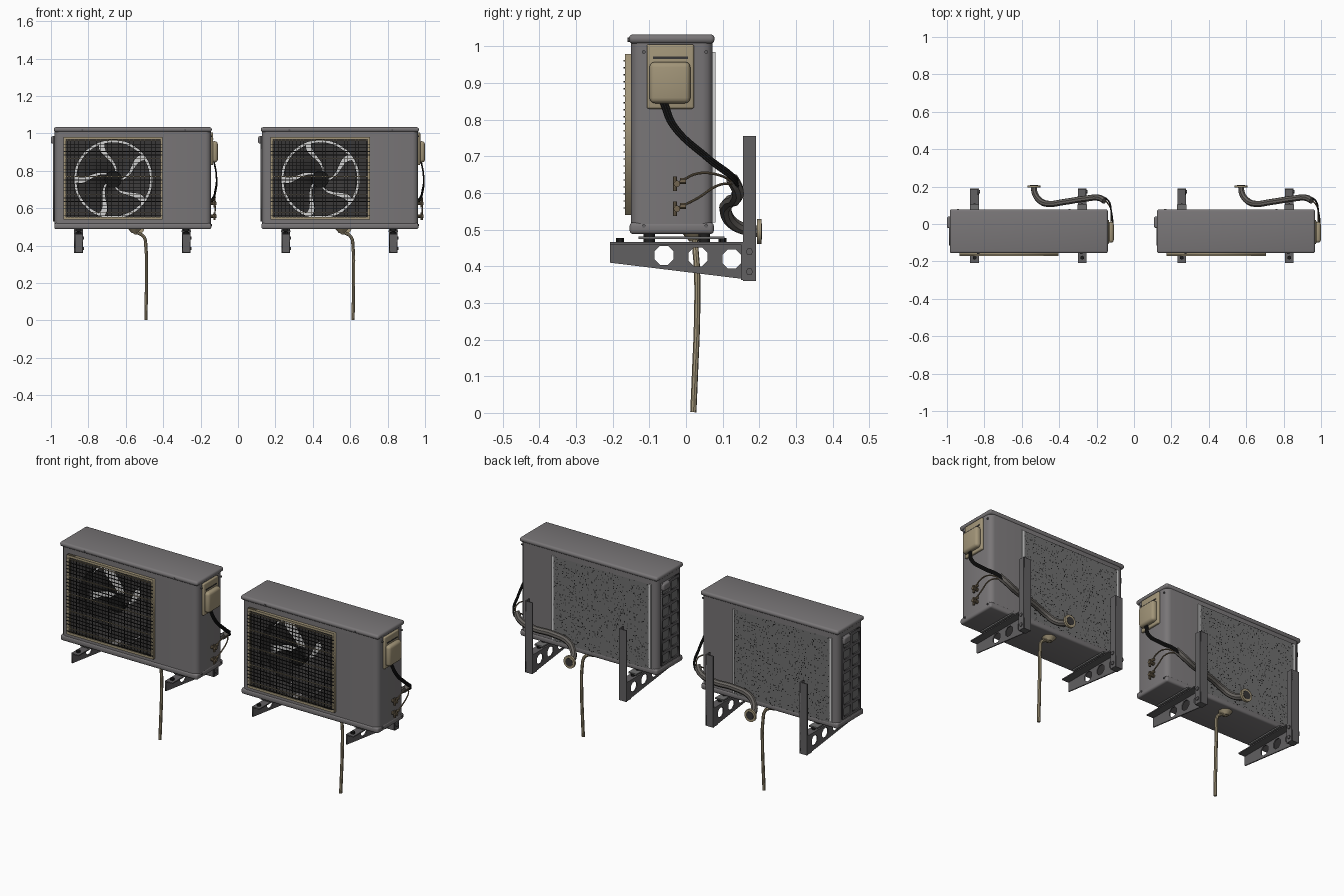
import bpy, bmesh, math, random
from math import sin, cos, pi, radians
from mathutils import Vector

random.seed(4)
if "Cube" in bpy.data.objects:
    bpy.data.objects.remove(bpy.data.objects["Cube"])


def material(name, *rgb):
    m = bpy.data.materials.new(name)
    m.use_nodes = True
    m.diffuse_color = (*rgb, 1)
    m.node_tree.nodes["Principled BSDF"].inputs["Base Color"].default_value = (*rgb, 1)
    return m


GREY = material("casing grey", .19, .18, .185)
STEEL = material("bracket steel", .12, .115, .12)
BEIGE = material("aged beige", .36, .30, .19)
BLACK = material("black rubber", .012, .012, .012)
DARK = material("dark interior", .04, .038, .038)
FIN = material("coil grey", .16, .16, .16)
LIGHT = material("bright aluminium", .65, .65, .65)
FOAM = material("pipe insulation", .13, .12, .11)
BRASS = material("dull brass", .17, .13, .08)

CX = -.5625          # centre of the first unit
OFFSET = 1.1075      # distance to the second unit
parts = []
FRONT = (pi / 2, 0, 0)          # flat profile drawn in x, z
SIDE = (pi / 2, 0, pi / 2)      # flat profile drawn in y, z


def finish(ob, mat=None, smooth=True):
    """Apply modifiers, colour, shade and register a part."""
    if mat:
        ob.data.materials.clear()
        ob.data.materials.append(mat)
    bpy.ops.object.select_all(action='DESELECT')
    ob.select_set(True)
    bpy.context.view_layer.objects.active = ob
    bpy.ops.object.convert(target='MESH')
    if smooth:
        bpy.ops.object.shade_smooth_by_angle(angle=radians(35))
    parts.append(ob)
    return ob


def from_bmesh(name, bm):
    me = bpy.data.meshes.new(name)
    bm.to_mesh(me)
    bm.free()
    ob = bpy.data.objects.new(name, me)
    bpy.context.collection.objects.link(ob)
    return ob


def raw_box(name, x, y, z, bevel=0, edges=None):
    """Box from (min, max) ranges; edges picks which edges are rounded."""
    bm = bmesh.new()
    bmesh.ops.create_cube(bm, size=1)
    for v in bm.verts:
        v.co = [r[0] + (c + .5) * (r[1] - r[0]) for c, r in zip(v.co, (x, y, z))]
    if bevel:
        chosen = [e for e in bm.edges if edges is None or edges(e)]
        bmesh.ops.bevel(bm, geom=chosen, offset=bevel, segments=3, profile=.5, affect='EDGES')
    return from_bmesh(name, bm)


def box(name, mat, *args, **kw):
    return finish(raw_box(name, *args, **kw), mat)


def rod(name, mat, centre, radius, depth, axis='Z', sides=16, top=None):
    bm = bmesh.new()
    bmesh.ops.create_cone(bm, cap_ends=True, segments=sides, radius1=radius,
                          radius2=radius if top is None else top, depth=depth)
    ob = from_bmesh(name, bm)
    ob.location = centre
    ob.rotation_euler = {'X': (0, pi / 2, 0), 'Y': FRONT, 'Z': (0, 0, 0)}[axis]
    return finish(ob, mat)


def tube(name, mat, points, radius):
    cu = bpy.data.curves.new(name, 'CURVE')
    cu.dimensions = '3D'
    cu.bevel_depth, cu.bevel_resolution, cu.resolution_u, cu.use_fill_caps = radius, 2, 6, True
    sp = cu.splines.new('BEZIER')
    sp.bezier_points.add(len(points) - 1)
    for bp, p in zip(sp.bezier_points, points):
        bp.co = p
        bp.handle_left_type = bp.handle_right_type = 'AUTO'
    ob = bpy.data.objects.new(name, cu)
    bpy.context.collection.objects.link(ob)
    return finish(ob, mat)


def plate(name, mat, loops, thick, location, rotation):
    """Flat sheet: first loop is the outline, the others are holes."""
    cu = bpy.data.curves.new(name, 'CURVE')
    cu.dimensions, cu.fill_mode, cu.extrude = '2D', 'BOTH', thick / 2
    for loop in loops:
        sp = cu.splines.new('POLY')
        sp.points.add(len(loop) - 1)
        for p, (a, b) in zip(sp.points, loop):
            p.co = (a, b, 0, 1)
        sp.use_cyclic_u = True
    ob = bpy.data.objects.new(name, cu)
    bpy.context.collection.objects.link(ob)
    ob.location, ob.rotation_euler = location, rotation
    return finish(ob, mat, False)


def rect(x, z):
    return [(x[0], z[0]), (x[1], z[0]), (x[1], z[1]), (x[0], z[1])]


def ring(x, z, r, n):
    return [(x + r * cos(2 * pi * (i + .5) / n), z + r * sin(2 * pi * (i + .5) / n)) for i in range(n)]


def upright(e):
    return abs(e.verts[0].co.z - e.verts[1].co.z) > .01


# Casing with a pocket for the fan, lid and base tray
W = .4175
GX, GZ = (-.37, .16), (.54, .98)
FX, FZ = -.105, .755
casing = raw_box("casing", (-W, W), (-.15, .073), (.5, 1.015), .028, upright)
cutter = raw_box("pocket", (GX[0] + .005, GX[1] - .005), (-.3, .06), (GZ[0] + .005, GZ[1] - .005))
cut = casing.modifiers.new("cut", 'BOOLEAN')
cut.operation, cut.object, cut.solver = 'DIFFERENCE', cutter, 'EXACT'
finish(casing, GREY)
bpy.data.objects.remove(cutter)
box("lid", GREY, (-W - .005, W + .005), (-.156, .078), (1.008, 1.033), .011)
box("base_tray", GREY, (-W - .002, W + .002), (-.154, .076), (.488, .52), .01)
for x in (-.27, .28):
    rod("lid_screw", STEEL, (x, -.157, 1.018), .006, .006, 'Y', 8)

# Fan shroud, drum, light coil behind it and the fan
plate("fan_shroud", DARK, [rect(GX, GZ), ring(FX, FZ, .21, 48)], .004, (0, -.138, 0), FRONT)
bm = bmesh.new()
bmesh.ops.create_cone(bm, segments=48, radius1=.211, radius2=.211, depth=.09)
drum = from_bmesh("fan_drum", bm)
drum.location, drum.rotation_euler = (FX, -.093, FZ), FRONT
finish(drum, DARK)
box("inner_coil", LIGHT, (GX[0] + .01, GX[1] - .01), (.045, .05), (GZ[0] + .01, GZ[1] - .01))
rod("fan_hub", BLACK, (FX, -.09, FZ), .045, .05, 'Y', 24)
bm = bmesh.new()
NR, NT = 8, 6
for k in range(5):
    grid = []
    for i in range(NR + 1):
        t = i / NR
        r = .04 + .158 * t
        start = 2 * pi * k / 5 + .75 * sin(t * pi * .6)
        grid.append([bm.verts.new((FX + r * cos(start + j / NT * 1.09), -.11 + .04 * j / NT,
                                   FZ + r * sin(start + j / NT * 1.09))) for j in range(NT + 1)])
    for i in range(NR):
        for j in range(NT):
            bm.faces.new((grid[i][j], grid[i + 1][j], grid[i + 1][j + 1], grid[i][j + 1]))
finish(from_bmesh("fan_blades", bm), DARK)

# Front grille: beige frame and wire mesh
inner = rect((GX[0] + .013, GX[1] - .013), (GZ[0] + .013, GZ[1] - .013))
plate("grille_frame", BEIGE, [rect(GX, GZ), inner], .018, (0, -.158, 0), FRONT)
for i in range(1, 23):
    z = GZ[0] + i * .44 / 23
    box("grille_wire", BEIGE if i % 5 == 2 else BLACK, GX, (-.171, -.167), (z - .0018, z + .0018))
for i in range(1, 27):
    x = GX[0] + i * .53 / 27
    box("grille_upright", BLACK, (x - .001, x + .001), (-.167, -.164), GZ)

# Rear coil speckled with small openings, bright edge strips
bm = bmesh.new()
bmesh.ops.create_grid(bm, x_segments=120, y_segments=95, size=.5)
for f in bm.faces:
    f.material_index = int(random.random() < .07)
coil = from_bmesh("rear_coil", bm)
coil.scale, coil.location, coil.rotation_euler = (.585, .47, 1), (-.08, .0785, .75), (pi / 2, 0, pi)
coil.data.materials.append(FIN)
coil.data.materials.append(BLACK)
finish(coil, smooth=False)
for x in (.217, -.378):
    box("coil_edge_strip", LIGHT, (x - .006, x + .006), (.07, .08), (.52, .985))

# Side vent lattice over the coil, with a small grip above
box("side_coil", FIN, (-W - .002, -W + .01), (-.115, .04), (.53, .985))
slots = [rect(y, (.543 + i * .063, .543 + i * .063 + .046))
         for i in range(7) for y in ((-.105, -.045), (-.03, .03))]
plate("side_vent", STEEL, [rect((-.115, .04), (.53, .985))] + slots, .008, (-W - .004, 0, 0), SIDE)
box("side_grip", GREY, (-.4375, -.41), (-.022, .04), (.945, .985), .009)

# Wiring cover
box("cover_plate", BEIGE, (W - .005, W + .012), (-.107, .022), (.83, 1.006), .006)
box("cover_bulge", BEIGE, (W, .4545), (-.1, .012), (.845, .958), .015)
box("cover_slot", DARK, (W + .01, W + .014), (-.09, .005), (.966, .972))
for y in (-.115, .055):
    for z in (.51, .985):
        rod("side_screw", STEEL, (W + .003, y, z), .005, .006, 'X', 8)

# Cables, valves and refrigerant lines
for d in (-.007, 0, .007):
    tube("cable", BLACK, [(.435, -.06 + d, .845), (.446, -.035 + d, .785), (.442, .06, .695 + d),
                          (.415, .135, .635 + d), (.36, .14, .61 + d)], .0045)
for z in (.625, .557):
    rod("valve_body", BRASS, (.428, -.025, z), .009, .04, 'X', 10)
    rod("valve_stem", BRASS, (.437, -.03, z), .006, .04, 'Z', 8)
    rod("valve_nut", BRASS, (.437, -.008, z + .008), .008, .016, 'Y', 6)
    tube("refrigerant_line", BRASS, [(.437, -.02, z + .003), (.44, .03, z + .028), (.435, .09, .635 + (z - .59) * .4),
                                     (.4, .135, .625)], .0035)
tube("insulated_pipe", FOAM, [(.405, .125, .64), (.375, .14, .612), (.3, .135, .585), (.19, .118, .575),
                              (.1, .108, .55), (.06, .125, .52), (.032, .165, .5), (.0275, .2, .495)], .017)
rod("wall_flange", BEIGE, (.0275, .2, .495), .034, .012, 'Y', 24)
rod("flange_bore", DARK, (.0275, .206, .495), .022, .003, 'Y', 24)

# Drain hose
rod("drain_funnel", BEIGE, (.01, .025, .478), .016, .02, 'Z', 16, .034)
tube("drain_hose", BEIGE, [(.005, .025, .47), (.035, .025, .464), (.06, .026, .445), (.07, .03, .39),
                           (.073, .03, .25), (.072, .025, .12), (.07, .02, .002)], .0085)

# Wall brackets
arm = [(-.208, .465), (-.208, .41), (.16, .365), (.16, .465)]
holes = [ring(y, z, .028, 8) for y, z in ((-.06, .43), (.033, .426), (.125, .42))]
for x in (-.29, .285):
    plate("bracket_web", STEEL, [arm] + holes, .006, (x - .02, 0, 0), SIDE)
    box("bracket_top_flange", STEEL, (x - .023, x + .023), (-.208, .16), (.46, .466))
    post = [(.156, .36), (.191, .36), (.191, .755), (.156, .755)]
    plate("bracket_post_web", STEEL, [post], .006, (x + .02, 0, 0), SIDE)
    box("bracket_post_back", STEEL, (x - .023, x + .023), (.185, .191), (.36, .755))
    box("bracket_joint", STEEL, (x - .023, x + .02), (.15, .187), (.362, .466))
    for z in (.385, .44):
        rod("bracket_bolt", STEEL, (x + .023, .173, z), .01, .01, 'X', 6)
    box("mounting_rail", FIN, (x - .025, x + .025), (-.13, .105), (.474, .482))
    for y in (-.18, .1):
        rod("mount_bolt", BLACK, (x, y, .471), .011, .012, 'Z', 6)
    for y in (-.1, .05):
        rod("rubber_foot", BLACK, (x, y, .478), .016, .024)

# Place the first unit and duplicate it for the second
for ob in parts:
    twin = ob.copy()
    twin.name = "left_" + ob.name
    ob.name = "right_" + ob.name
    bpy.context.collection.objects.link(twin)
    ob.location.x += CX
    twin.location.x += CX + OFFSET
